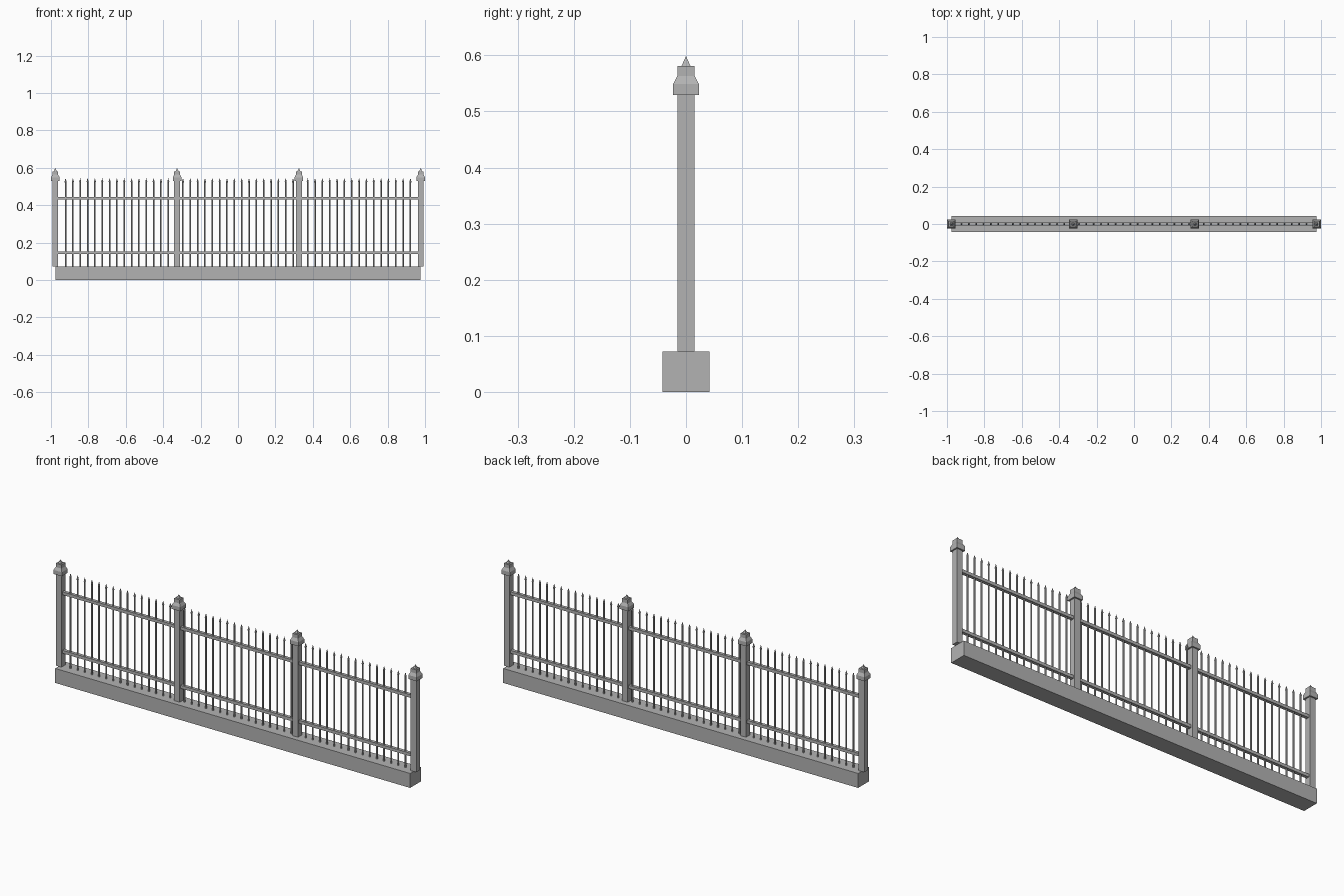
import bpy
import bmesh
from mathutils import Matrix

cube = bpy.data.objects.get("Cube")
if cube:
    bpy.data.objects.remove(cube, do_unlink=True)

grey = bpy.data.materials.new("stone grey")
grey.use_nodes = True
grey.diffuse_color = (0.45, 0.45, 0.45, 1)
grey.node_tree.nodes["Principled BSDF"].inputs["Base Color"].default_value = grey.diffuse_color


def finish(name, bm):
    bmesh.ops.recalc_face_normals(bm, faces=bm.faces)
    mesh = bpy.data.meshes.new(name)
    bm.to_mesh(mesh)
    bm.free()
    mesh.materials.append(grey)
    obj = bpy.data.objects.new(name, mesh)
    bpy.context.collection.objects.link(obj)
    return obj


def box(name, size, z):
    bm = bmesh.new()
    bmesh.ops.create_cube(bm, size=1, matrix=Matrix.Translation((0, 0, z)) @ Matrix.Diagonal((*size, 1)))
    return finish(name, bm)


def stack(name, x, profile, sides):
    """Stack rings of (radius, height); a zero radius closes to a point.
    Square rings take half the width as their radius."""
    bm = bmesh.new()
    rings = []
    for r, z in profile:
        if r == 0:
            rings.append([bm.verts.new((x, 0, z))])
        elif sides == 4:
            rings.append([bm.verts.new((x + r * a, r * b, z))
                          for a, b in ((-1, -1), (1, -1), (1, 1), (-1, 1))])
        else:
            made = bmesh.ops.create_circle(bm, segments=sides, radius=r,
                                           matrix=Matrix.Translation((x, 0, z)))
            rings.append(made["verts"])
    bm.faces.new(rings[0])
    for low, high in zip(rings, rings[1:]):
        for i in range(sides):
            j = (i + 1) % sides
            top = [high[0]] if len(high) == 1 else [high[j], high[i]]
            bm.faces.new([low[i], low[j], *top])
    return finish(name, bm)


BASE_TOP = 0.072
END = 0.977

# Plinth and the two rails
box("plinth", (2 * END, 0.084, BASE_TOP), BASE_TOP / 2)
for name, z in (("lower_rail", 0.146), ("upper_rail", 0.437)):
    box(name, (2 * END, 0.016, 0.015), z)

# Square posts with flared caps and small finials
post = [(0.0155, BASE_TOP), (0.0155, 0.529)]
cap = [(0.023, 0.529), (0.023, 0.549), (0.0155, 0.563), (0.0155, 0.581), (0.008, 0.581), (0, 0.599)]
for i in range(4):
    x = END * (2 * i / 3 - 1)
    stack(f"post_{i + 1}", x, post + cap, 4)

# Evenly spaced pointed pickets
PICKETS = 48
FIRST = 0.922
for i in range(PICKETS):
    x = FIRST * (2 * i / (PICKETS - 1) - 1)
    stack(f"picket_{i + 1}", x,
          [(0.004, BASE_TOP), (0.004, 0.522), (0.0055, 0.525), (0, 0.545)], 8)
